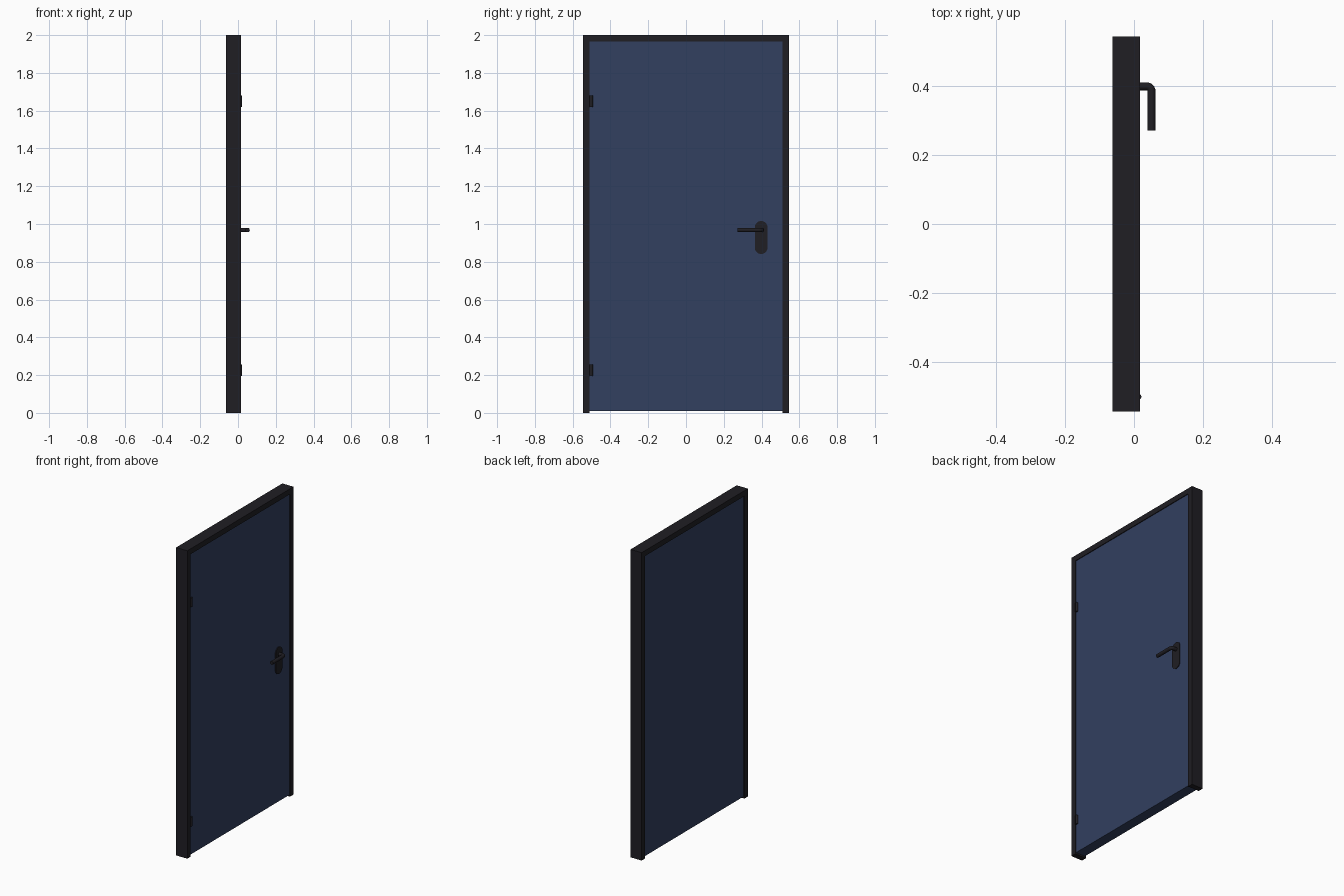
import bpy, bmesh, math

if "Cube" in bpy.data.objects:
    bpy.data.objects.remove(bpy.data.objects["Cube"])

def material(name, rgb):
    m = bpy.data.materials.new(name)
    m.diffuse_color = (*rgb, 1)
    m.use_nodes = True
    m.node_tree.nodes["Principled BSDF"].inputs["Base Color"].default_value = m.diffuse_color
    return m

navy = material("navy_paint", (0.032, 0.05, 0.115))
black = material("black_metal", (0.014, 0.013, 0.017))

def finish(name, bm, mat, smooth=False):
    bmesh.ops.recalc_face_normals(bm, faces=bm.faces)
    me = bpy.data.meshes.new(name)
    bm.to_mesh(me)
    bm.free()
    me.materials.append(mat)
    ob = bpy.data.objects.new(name, me)
    bpy.context.collection.objects.link(ob)
    if smooth:
        bpy.ops.object.select_all(action='DESELECT')
        bpy.context.view_layer.objects.active = ob
        ob.select_set(True)
        bpy.ops.object.shade_smooth_by_angle(angle=math.radians(40))
    return ob

def extrude_yz(name, pts, x0, x1, mat, smooth=False):
    """Extrude a y-z outline along x."""
    bm = bmesh.new()
    face = bm.faces.new([bm.verts.new((x0, y, z)) for y, z in pts])
    ext = bmesh.ops.extrude_face_region(bm, geom=[face])
    verts = [v for v in ext["geom"] if isinstance(v, bmesh.types.BMVert)]
    bmesh.ops.translate(bm, verts=verts, vec=(x1 - x0, 0, 0))
    return finish(name, bm, mat, smooth)

# Door frame: two jambs and a head in one U-shaped profile
W, w = 0.545, 0.51
extrude_yz("door_frame", [(-W, 0), (-W, 2), (W, 2), (W, 0),
                          (w, 0), (w, 1.965), (-w, 1.965), (-w, 0)],
           -0.063, 0.017, black)

# Door leaf, slightly recessed and clear of the floor
extrude_yz("door_leaf", [(-w, 0.01), (w, 0.01), (w, 1.965), (-w, 1.965)],
           -0.055, 0.012, navy)

# Hinge barrels
for name, z in (("lower_hinge", 0.225), ("upper_hinge", 1.65)):
    bm = bmesh.new()
    bmesh.ops.create_cone(bm, cap_ends=True, segments=24, radius1=0.009,
                          radius2=0.009, depth=0.06)
    bmesh.ops.translate(bm, verts=bm.verts, vec=(0.0125, -0.502, z))
    finish(name, bm, black, True)

# Capsule-shaped handle plate
r, cy, n = 0.034, 0.398, 16
top = [(cy + r * math.cos(math.pi * i / n), 0.982 + r * math.sin(math.pi * i / n))
       for i in range(n + 1)]
bottom = [(cy - r * math.cos(math.pi * i / n), 0.875 - r * math.sin(math.pi * i / n))
          for i in range(n + 1)]
extrude_yz("handle_plate", top + bottom, 0.010, 0.017, black, True)

# Lever: round bar swept out from the plate and bent toward the hinges
bend = 0.014
path = [(0.012, 0.4)]
for i in range(7):
    a = math.pi / 2 * (1 - i / 6)
    path.append((0.051 - bend + bend * math.cos(a), 0.4 - bend + bend * math.sin(a)))
path.append((0.051, 0.272))
cu = bpy.data.curves.new("lever_path", 'CURVE')
cu.dimensions = '3D'
cu.bevel_depth = 0.0115
cu.bevel_resolution = 6
cu.use_fill_caps = True
sp = cu.splines.new('POLY')
sp.points.add(len(path) - 1)
for p, (x, y) in zip(sp.points, path):
    p.co = (x, y, 0.968, 1)
cu.materials.append(black)
lever = bpy.data.objects.new("lever_handle", cu)
bpy.context.collection.objects.link(lever)
bpy.ops.object.select_all(action='DESELECT')
bpy.context.view_layer.objects.active = lever
lever.select_set(True)
bpy.ops.object.convert(target='MESH')
bpy.ops.object.shade_smooth_by_angle(angle=math.radians(40))
